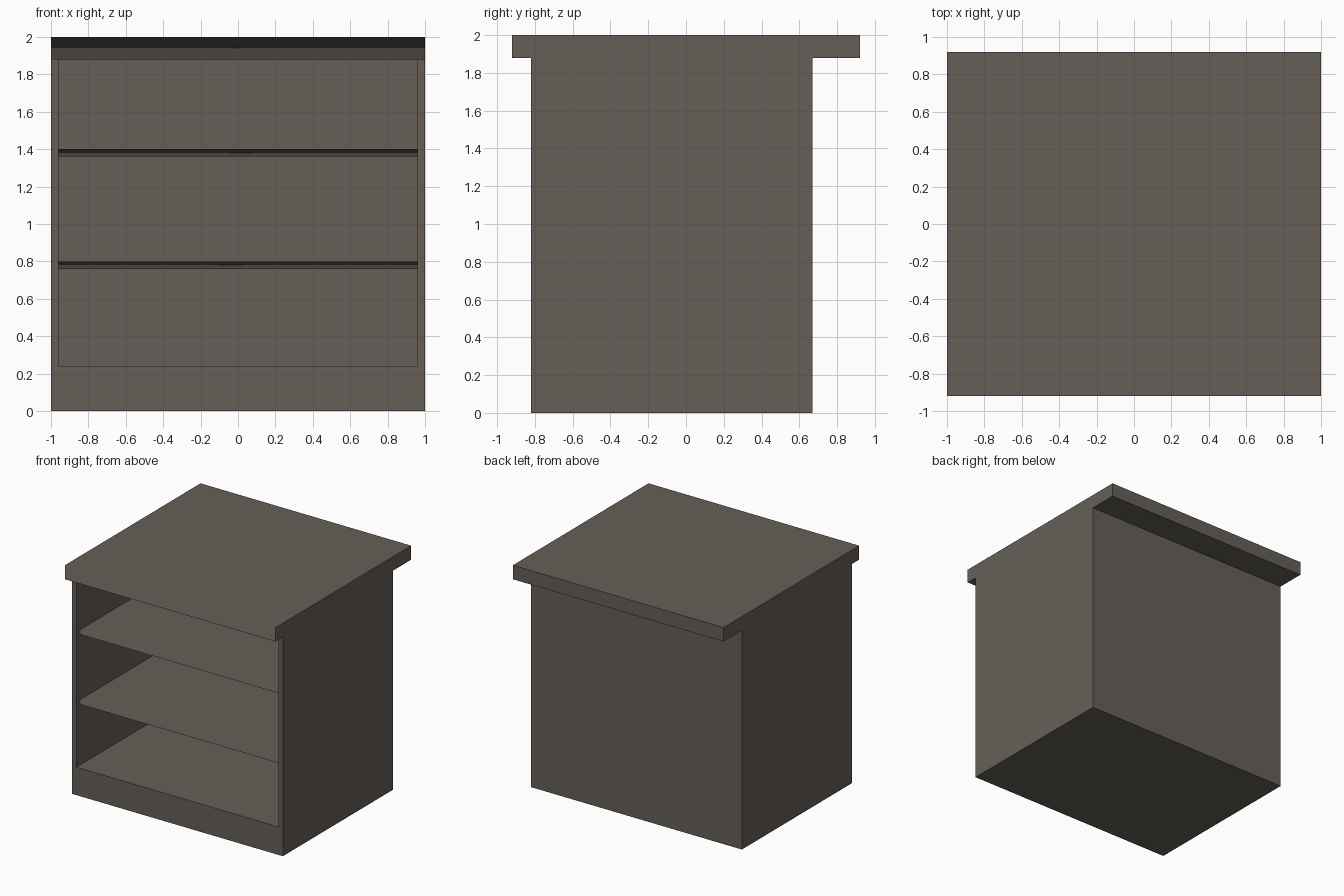
import bpy, bmesh

if "Cube" in bpy.data.objects:
    bpy.data.objects.remove(bpy.data.objects["Cube"])

wood = bpy.data.materials.new("dark taupe wood")
wood.diffuse_color = (0.130, 0.116, 0.097, 1)
wood.use_nodes = True
wood.node_tree.nodes["Principled BSDF"].inputs["Base Color"].default_value = wood.diffuse_color


def box(name, x, y, z, soft_front=False):
    """Box from (min, max) ranges; soft_front blends shading over the front edge."""
    bm = bmesh.new()
    bmesh.ops.create_cube(bm, size=1)
    for v in bm.verts:
        v.co = [r[0] if c < 0 else r[1] for c, r in zip(v.co, (x, y, z))]
    bm.normal_update()
    if soft_front:
        for f in bm.faces:
            f.smooth = True
        for e in bm.edges:
            a, b = e.verts
            at_front = abs(a.co.y - y[0]) < 1e-5 and abs(b.co.y - y[0]) < 1e-5
            e.smooth = at_front and abs(a.co.z - b.co.z) < 1e-5
    me = bpy.data.meshes.new(name)
    bm.to_mesh(me)
    bm.free()
    me.materials.append(wood)
    ob = bpy.data.objects.new(name, me)
    bpy.context.collection.objects.link(ob)
    if soft_front:
        m = ob.modifiers.new("weighted", 'WEIGHTED_NORMAL')
        m.mode = 'FACE_AREA'
        m.weight = 100
        m.keep_sharp = True
    return ob


# carcass: sides, plinth and back in one piece, hollowed from the front
carcass = box("carcass", (-1, 1), (-0.82, 0.67), (0, 1.88))
cutter = box("opening_cutter", (-0.96, 0.96), (-1.2, 0.63), (0.24, 2.2))
cutter.hide_render = True
cutter.hide_viewport = True
cut = carcass.modifiers.new("opening", 'BOOLEAN')
cut.operation = 'DIFFERENCE'
cut.solver = 'EXACT'
cut.object = cutter

# overhanging top
box("top", (-1, 1), (-0.92, 0.92), (1.88, 2.0), soft_front=True)

# two shelves, set slightly back from the front
for name, z in (("lower_shelf", 0.76), ("upper_shelf", 1.36)):
    box(name, (-0.96, 0.96), (-0.77, 0.63), (z, z + 0.04), soft_front=True)
